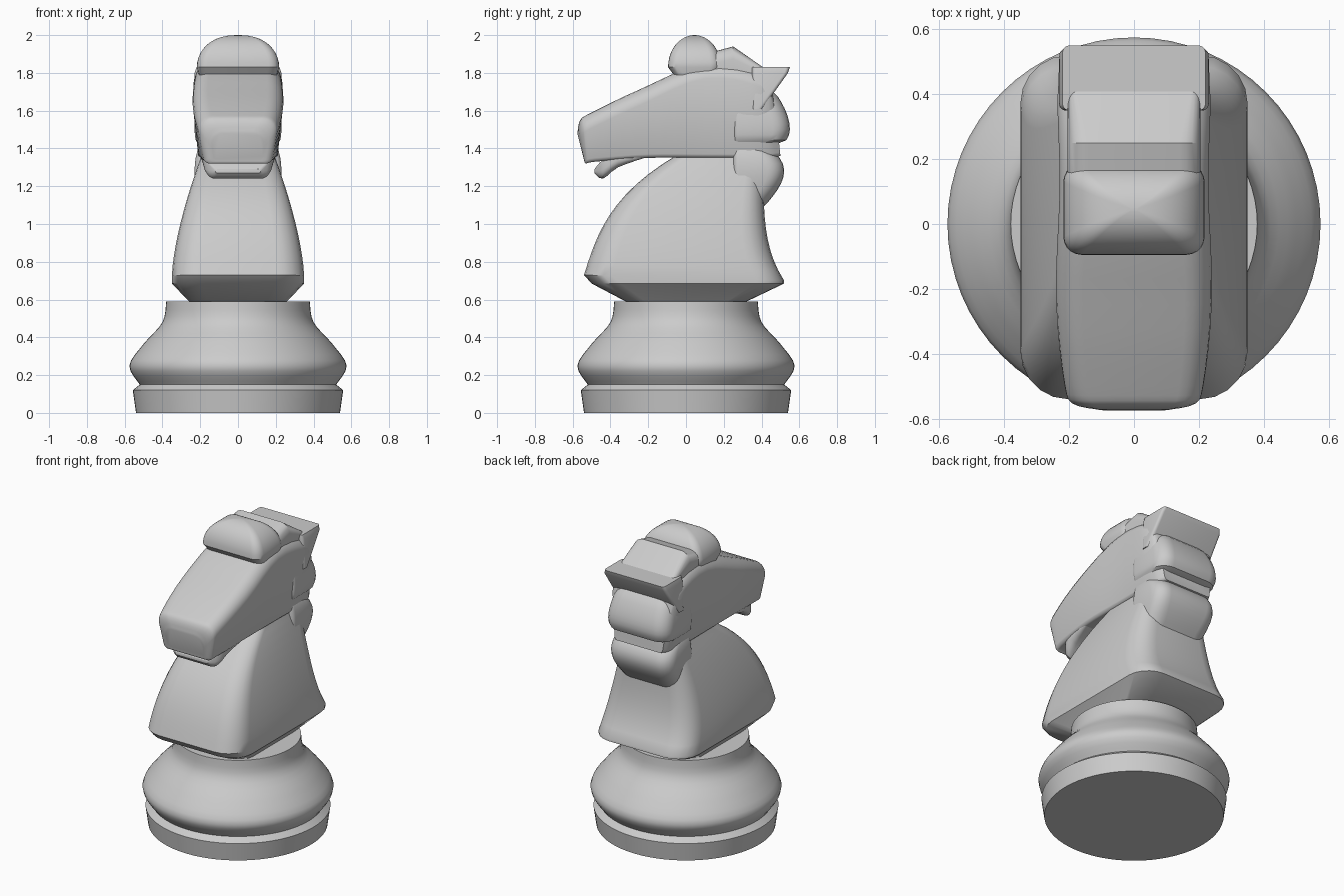
import bpy
import bmesh
from math import sin, cos, pi, tau, radians
from mathutils import Vector

cube = bpy.data.objects.get("Cube")
if cube:
    bpy.data.objects.remove(cube, do_unlink=True)

grey = bpy.data.materials.new("light_grey")
grey.use_nodes = True
grey.diffuse_color = (0.6, 0.6, 0.6, 1)
grey.node_tree.nodes["Principled BSDF"].inputs["Base Color"].default_value = grey.diffuse_color


def loft(name, rings):
    """Skin a list of equal-length rings and cap both ends."""
    bm = bmesh.new()
    loops = [[bm.verts.new(point) for point in ring] for ring in rings]
    count = len(loops[0])
    for lower, upper in zip(loops, loops[1:]):
        for i in range(count):
            following = (i + 1) % count
            bm.faces.new((lower[i], lower[following], upper[following], upper[i]))
    bm.faces.new(loops[0])
    bm.faces.new(loops[-1])
    bmesh.ops.recalc_face_normals(bm, faces=bm.faces)
    mesh = bpy.data.meshes.new(name)
    bm.to_mesh(mesh)
    bm.free()
    mesh.materials.append(grey)
    part = bpy.data.objects.new(name, mesh)
    bpy.context.collection.objects.link(part)
    bpy.ops.object.select_all(action="DESELECT")
    part.select_set(True)
    bpy.context.view_layer.objects.active = part
    bpy.ops.object.shade_smooth_by_angle(angle=radians(32))


def smooth_rows(rows, steps=4):
    """Pass a smooth curve through rows of numbers, keeping the end rows."""
    rows = [Vector(row) for row in rows]
    padded = [rows[0]] + rows + [rows[-1]]
    result = []
    for before, start, end, after in zip(padded, padded[1:], padded[2:], padded[3:]):
        for i in range(steps):
            t = i / steps
            leave, arrive = (end - before) / 2, (after - start) / 2
            ease = t * t * (3 - 2 * t)
            result.append(start.lerp(end, ease) + leave * t * (1 - t) ** 2 - arrive * t * t * (1 - t))
    return result + [rows[-1]]


def section(start, end, half, start_radius, end_radius, steps=5):
    """Rounded rectangle across x, spanning two (y, z) points on the centre plane."""
    origin, span = Vector((0, *start)), Vector((0, *end)) - Vector((0, *start))
    length, direction = span.length, span.normalized()
    limit = min(half, length / 2) * 0.98
    ring = []
    for quarter, side in enumerate((1, -1, -1, 1)):
        at_end = quarter < 2
        radius = min(end_radius if at_end else start_radius, limit)
        along = length - radius if at_end else radius
        for i in range(steps + 1):
            angle = (quarter + i / steps) * pi / 2
            across = side * (half - radius) + radius * cos(angle)
            ring.append(origin + direction * (along + radius * sin(angle)) + Vector((across, 0, 0)))
    return ring


def level(z, front, back, half, front_radius, back_radius):
    return section((front, z), (back, z), half, front_radius, back_radius)


def circle(radius, z, sides=64):
    angles = [tau * i / sides for i in range(sides)]
    return [Vector((radius * cos(angle), radius * sin(angle), z)) for angle in angles]


def fractions(steps):
    return [i / steps for i in range(steps + 1)]


# Turned base: a tapered foot, a groove, then the swelling collar
collar = smooth_rows([(0.52, 0.15), (0.575, 0.25), (0.5, 0.365), (0.4, 0.48), (0.38, 0.59)])
loft("base", [circle(0.54, 0), circle(0.557, 0.12)] + [circle(*row) for row in collar])

# Neck: undercut below the rim, arched chest and hollow nape above it
neck = [level(0.58, -0.3, 0.3, 0.25, 0.1, 0.1), level(0.685, -0.5, 0.52, 0.35, 0.15, 0.15)]
for t in fractions(12):
    z = 0.7 + 0.67 * t
    half = 0.35 - 0.16 * t ** 1.5
    chest = -0.54 + 0.2 * t + 0.3 * t ** 3
    nape = 0.41 + 0.11 * (1 - t) ** 4
    neck.append(section((chest, z + 0.03 * (1 - t)), (nape, z), half, half * 0.42, half * 0.42))
loft("neck", neck)

# Head: jaw y and z, crown y and z, half width, from muzzle to nape
head_rows = smooth_rows([
    (-0.54, 1.34, -0.575, 1.48, 0.15),
    (-0.53, 1.32, -0.56, 1.55, 0.2),
    (-0.48, 1.33, -0.5, 1.59, 0.22),
    (-0.2, 1.35, -0.25, 1.71, 0.24),
    (0.1, 1.35, 0.1, 1.85, 0.24),
    (0.4, 1.35, 0.4, 1.8, 0.24),
    (0.5, 1.36, 0.47, 1.65, 0.2)])
head = []
for jaw_y, jaw_z, crown_y, crown_z, half in head_rows:
    head.append(section((jaw_y, jaw_z), (crown_y, crown_z), half, 0.02, 0.08))
for ring in head:
    for point in ring:
        # cheeks bulge at eye height
        point.x *= 1 - 2 * (point.z - 1.62) ** 2
loft("head", head)

# Lower lip: y, underside, top, half width
lip_rows = smooth_rows([
    (-0.485, 1.27, 1.29, 0.12),
    (-0.44, 1.24, 1.34, 0.17),
    (-0.36, 1.3, 1.38, 0.19),
    (-0.22, 1.35, 1.38, 0.2)], steps=3)
loft("lower_lip", [section((y, low), (y, high), half, 0.05, 0.01) for y, low, high, half in lip_rows])

# Forelock: vault curved both lengthways and sideways
forelock = [level(1.77, -0.05, 0.15, 0.2, 0.05, 0.05)]
for t in fractions(10):
    angle = t * radians(88)
    reach = 0.14 * cos(angle)
    half = 0.218 * cos(angle) ** 0.85
    corner = reach * 0.4
    forelock.append(level(1.83 + 0.17 * sin(angle), 0.045 - reach, 0.045 + reach, half, corner, corner))
loft("forelock", forelock)

# Crest behind the forelock: a ridge that slopes down to the ears
crest = [(0.1, 1.9), (0.25, 1.94), (0.415, 1.825)]
loft("crest", [section((y, 1.77), (y, top), 0.205, 0.01, 0.065) for y, top in crest])

# Flared ear wedge: height, back edge, half width
ears = [(1.61, 0.405, 0.235), (1.8, 0.54, 0.23), (1.83, 0.55, 0.22)]
loft("ears", [level(z, 0.35, back, half, 0.02, 0.02) for z, back, half in ears])


def mane_lock(name, bottom, height, root, bulge, skew):
    """Rounded lock on the nape; skew moves the fullest point up or down."""
    rings = []
    for t in fractions(10):
        swell = max(sin(pi * t ** skew), 0) ** 0.7
        rings.append(level(bottom + height * t, 0.25, root + bulge * swell, 0.2 + 0.03 * swell, 0.03, 0.09))
    loft(name, rings)


mane_lock("lower_mane", 1.08, 0.34, 0.4, 0.12, 1.3)
mane_lock("upper_mane", 1.415, 0.285, 0.46, 0.09, 0.6)
